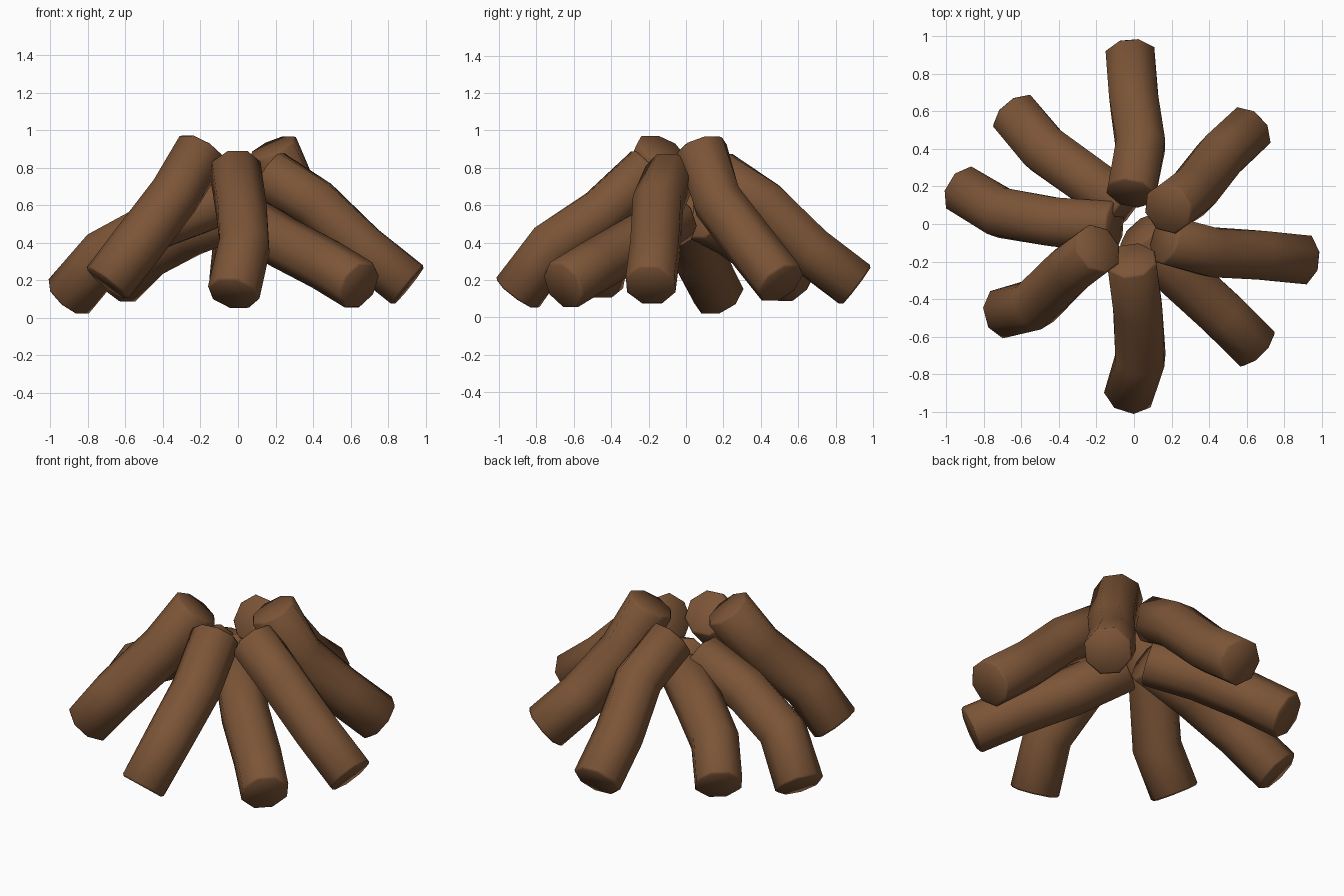
import bpy, bmesh, math
from mathutils import Vector

if "Cube" in bpy.data.objects:
    bpy.data.objects.remove(bpy.data.objects["Cube"])

RADIUS, SIDES = 0.141, 8

bark = bpy.data.materials.new("bark")
bark.diffuse_color = (0.2, 0.09, 0.038, 1)
bark.use_nodes = True
bark.node_tree.nodes["Principled BSDF"].inputs["Base Color"].default_value = bark.diffuse_color


def make_log(name, path):
    """Bent eight-sided log swept along four points, outer end first."""
    pts = [Vector(p) for p in path]
    dirs = [(b - a).normalized() for a, b in zip(pts, pts[1:])]
    tangents = [dirs[0]] + [(a + b).normalized() for a, b in zip(dirs, dirs[1:])] + [dirs[-1]]
    # Slightly rounded rim at both ends
    rim = 0.012
    stations = [(pts[0], tangents[0], RADIUS - rim), (pts[0] + dirs[0] * rim, tangents[0], RADIUS)]
    stations += [(pts[i], tangents[i], RADIUS) for i in (1, 2)]
    stations += [(pts[3] - dirs[2] * rim, tangents[3], RADIUS), (pts[3], tangents[3], RADIUS - rim)]

    bm = bmesh.new()
    rings = []
    for centre, t, r in stations:
        side = t.cross(Vector((0, 0, 1))).normalized()
        up = side.cross(t)
        ring = []
        for k in range(SIDES):
            a = 2 * math.pi * (k + 0.5) / SIDES
            ring.append(bm.verts.new(centre + (side * math.cos(a) + up * math.sin(a)) * r))
        rings.append(ring)
    for a, b in zip(rings, rings[1:]):
        for k in range(SIDES):
            n = (k + 1) % SIDES
            bm.faces.new((a[k], a[n], b[n], b[k]))
    bm.faces.new(rings[0])
    bm.faces.new(rings[-1])
    bmesh.ops.recalc_face_normals(bm, faces=bm.faces)
    for f in bm.faces:
        f.smooth = True
    mesh = bpy.data.meshes.new(name)
    bm.to_mesh(mesh)
    bm.free()
    mesh.materials.append(bark)
    obj = bpy.data.objects.new(name, mesh)
    bpy.context.collection.objects.link(obj)


# Eight logs leaning together into a campfire stack
logs = {
    "front_log": [(-0.025, -0.905, 0.125), (0.035, -0.715, 0.385), (0.02, -0.45, 0.56), (-0.015, -0.19, 0.80)],
    "back_log": [(-0.02, 0.91, 0.17), (0.0, 0.66, 0.36), (0.035, 0.42, 0.60), (-0.015, 0.16, 0.77)],
    "right_log": [(0.91, -0.19, 0.17), (0.66, -0.165, 0.37), (0.41, -0.15, 0.61), (0.16, -0.08, 0.77)],
    "left_log": [(-0.91, 0.18, 0.105), (-0.71, 0.06, 0.34), (-0.42, 0.01, 0.50), (-0.10, -0.01, 0.62)],
    "front_left_log": [(-0.70, -0.475, 0.18), (-0.53, -0.43, 0.40), (-0.34, -0.24, 0.65), (-0.19, -0.13, 0.90)],
    "front_right_log": [(0.65, -0.66, 0.17), (0.47, -0.48, 0.28), (0.24, -0.27, 0.40), (0.03, -0.04, 0.54)],
    "back_right_log": [(0.62, 0.51, 0.18), (0.46, 0.36, 0.37), (0.31, 0.17, 0.62), (0.18, 0.08, 0.91)],
    "back_left_log": [(-0.64, 0.59, 0.19), (-0.48, 0.40, 0.35), (-0.27, 0.25, 0.46), (-0.04, 0.08, 0.55)],
}
for name, path in logs.items():
    make_log(name, path)
